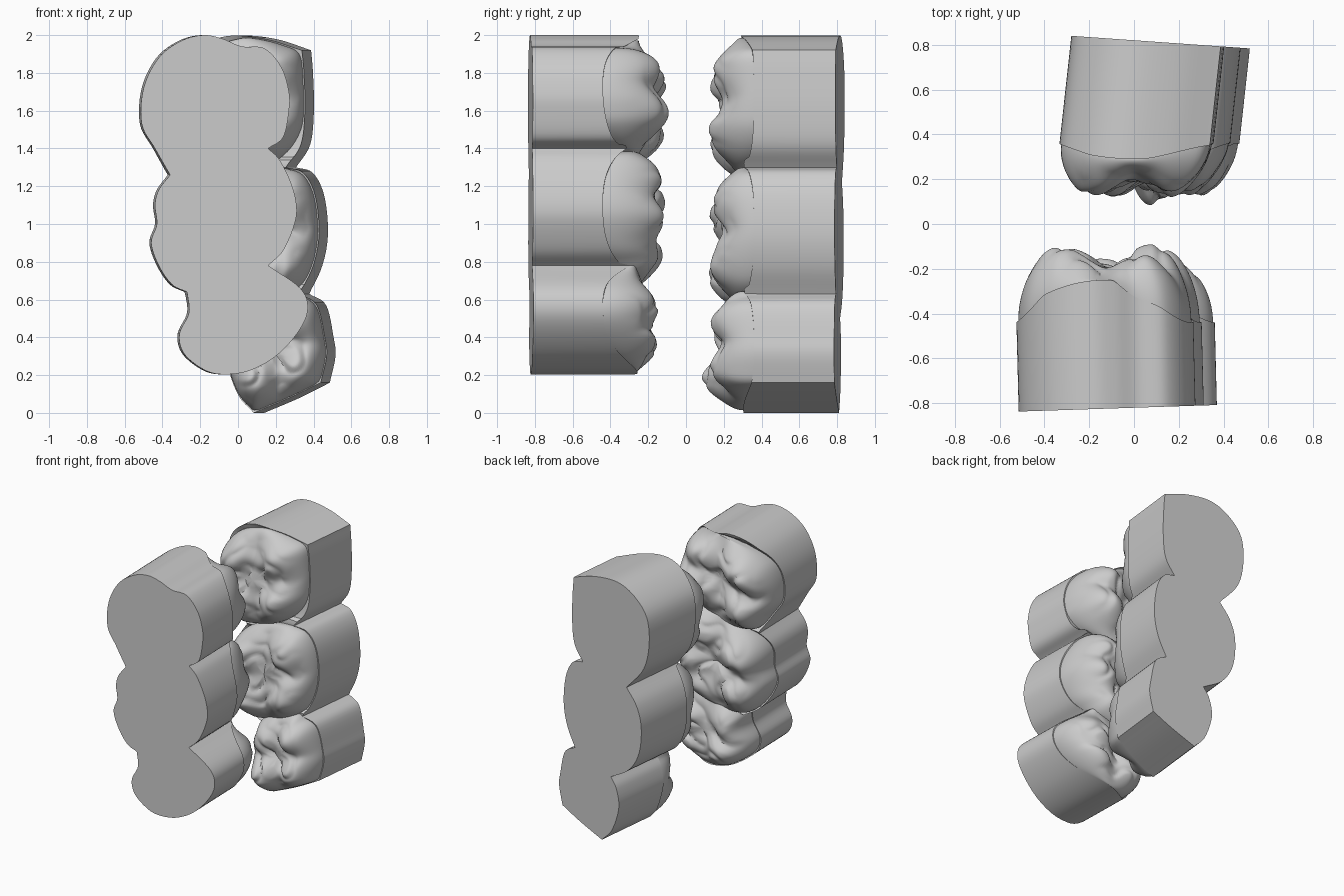
import bpy, bmesh, math
from mathutils import Vector, noise
from mathutils.geometry import tessellate_polygon

if "Cube" in bpy.data.objects:
    bpy.data.objects.remove(bpy.data.objects["Cube"])


def spline(points, n=6):
    """Catmull-Rom through one lobe; the ends stay sharp."""
    p = [Vector(q) for q in points]
    p = [2 * p[0] - p[1]] + p + [2 * p[-1] - p[-2]]
    out = []
    for i in range(1, len(p) - 2):
        a, b, c, d = p[i - 1:i + 3]
        for k in range(n):
            t = k / n
            out.append(0.5 * (2 * b + (c - a) * t + (2 * a - 5 * b + 4 * c - d) * t * t
                              + (3 * b - a - 3 * c + d) * t ** 3))
    return out


def ray(c, d, poly):
    """Distance from c along d to the outline."""
    best = 9.0
    for i in range(len(poly)):
        a, e = poly[i] - c, poly[i - 1] - poly[i]
        den = d.x * e.y - d.y * e.x
        if abs(den) < 1e-9:
            continue
        t = (a.x * e.y - a.y * e.x) / den
        u = (a.x * d.y - a.y * d.x) / den
        if t > 0 and -1e-4 <= u <= 1.0001:
            best = min(best, t)
    return best


def finish(name, bm):
    bmesh.ops.recalc_face_normals(bm, faces=bm.faces)
    me = bpy.data.meshes.new(name)
    bm.to_mesh(me)
    bm.free()
    ob = bpy.data.objects.new(name, me)
    bpy.context.collection.objects.link(ob)
    bpy.context.view_layer.objects.active = ob
    bpy.ops.object.select_all(action='DESELECT')
    ob.select_set(True)
    bpy.ops.object.shade_smooth_by_angle(angle=math.radians(40))
    return ob


def local(p, tooth):
    """Tooth coordinates, undoing its slant."""
    cx, cz, rx, rz = tooth[:4]
    u = p.x - cx
    return u / rx, (p.y - cz - 0.22 * u) / rz


def jaw(name, sign, lobes, teeth, base, collar0, rise, plateau, lean):
    poly = [p for lobe in lobes for p in spline(lobe)]
    y_ref = base(0)

    def place(p, y):
        return (p.x + lean * (y - y_ref), y, p.y)

    def collar(p, tooth):
        u, v = local(p, tooth)
        return collar0 + sign * rise * min(1.0, v * v) * max(0.0, 1 - 0.8 * u * u)

    # base block: extruded outline with a wavy gum line
    bm = bmesh.new()
    low, high = [], []
    for p in poly:
        t = min(teeth, key=lambda q: sum(k * k for k in local(p, q)))
        low.append(bm.verts.new(place(p, base(p.x))))
        high.append(bm.verts.new(place(p, collar(p, t))))
    for i in range(len(poly)):
        bm.faces.new((low[i - 1], low[i], high[i], high[i - 1]))
    bm.faces.new(low)
    for tri in tessellate_polygon([[p.to_3d() for p in poly]]):
        bm.faces.new([high[i] for i in tri])
    finish(name + "_base_block", bm)

    # crowns: rings shrinking from the gum line into a cusped chewing surface
    seg, rings = 112, 36
    for k, tooth in enumerate(teeth):
        cx, cz, rx, rz, cusps = tooth
        c = Vector((cx, cz))
        rim = []
        for i in range(seg):
            a = 2 * math.pi * i / seg
            ca, sa = math.cos(a), math.sin(a)
            m = (abs(ca) ** 2.7 + abs(sa) ** 2.7) ** (-1 / 2.7)
            d = Vector((rx * ca * m, rz * sa * m + 0.22 * rx * ca * m))
            rim.append(d.normalized() * min(d.length, 0.98 * ray(c, d.normalized(), poly)))
        for _ in range(2):
            rim = [(rim[i - 1] + 2 * rim[i] + rim[(i + 1) % seg]) / 4 for i in range(seg)]

        def surface(p, r):
            u, v = local(p, tooth)
            # soft maximum of broad rounded cusps
            h = sum((A * math.exp(-((u - x) ** 2 + (v - z) ** 2) / 0.24)) ** 4
                    for x, z, A in cusps) ** 0.25
            n = noise.noise(Vector((p.x * 7, p.y * 7, k + 5 * sign)))
            h += (0.025 * min(1, abs(n) * 3) - 0.015) * (1 - r ** 3)
            f = math.sqrt(max(0.0, 1 - r ** 7))
            g = collar(c + (p - c) / max(r, 0.3), tooth)
            return g + f * (plateau + sign * h - g)

        bm = bmesh.new()
        prev = [bm.verts.new(place(c + d, collar(c + d, tooth) - sign * 0.06)) for d in rim]
        for j in range(rings):
            r = math.cos(0.5 * math.pi * j / rings) ** 0.6
            cur = [bm.verts.new(place(c + d * r, surface(c + d * r, r))) for d in rim]
            for i in range(seg):
                bm.faces.new((prev[i - 1], prev[i], cur[i], cur[i - 1]))
            prev = cur
        tip = bm.verts.new(place(c, surface(c, 0)))
        for i in range(seg):
            bm.faces.new((prev[i - 1], prev[i], tip))
        finish(f"{name}_crown_{k + 1}", bm)


# cusp layouts: (u, v, height) in tooth coordinates
molar_a = [(0.5, 0.45, .13), (0.55, -0.35, .17), (-0.5, 0.45, .16), (-0.5, -0.45, .15)]
molar_b = [(0.45, 0.55, .14), (0.6, -0.1, .15), (0.4, -0.7, .12), (-0.5, 0.4, .15), (-0.5, -0.45, .14)]
premolar = [(0.35, 0.15, .11), (-0.5, 0.4, .10), (-0.45, -0.4, .11), (0.35, -0.5, .10)]
upper_m = [(0.5, 0.45, .12), (0.5, -0.5, .14), (-0.5, 0.45, .13), (-0.45, -0.5, .14), (0.0, 0.0, .06)]
upper_p = [(0.5, 0.45, .13), (0.5, -0.4, .13), (-0.35, -0.4, .17), (-0.4, 0.45, .12)]

# front row
front_lobes = [
    [(.16, 1.40), (.24, 1.46), (.27, 1.6), (.27, 1.7), (.23, 1.83), (.14, 1.93), (.02, 1.94), (-.08, 1.98),
     (-.18, 2.0), (-.3, 1.97), (-.42, 1.88), (-.5, 1.72), (-.51, 1.53), (-.44, 1.4), (-.36, 1.26)],
    [(-.36, 1.26), (-.42, 1.18), (-.44, 1.1), (-.43, 1.0), (-.46, .9), (-.42, .78), (-.35, .68), (-.27, .64)],
    [(-.27, .64), (-.26, .53), (-.31, .42), (-.29, .32), (-.2, .24), (-.1, .205), (.05, .22), (.2, .3),
     (.32, .43), (.37, .55), (.33, .66), (.16, .78)],
    [(.16, .78), (.24, .86), (.3, 1.0), (.31, 1.1), (.28, 1.22), (.22, 1.34), (.16, 1.40)]]
front_teeth = [(-.12, 1.65, .41, .32, molar_a), (-.08, 1.02, .40, .34, molar_b), (.03, .49, .36, .28, premolar)]
jaw("front", 1, front_lobes, front_teeth, lambda x: -.82 + .033 * x, -.44, .19, -.265, -.025)

# back row
back_lobes = [
    [(.39, 1.92), (.2, 1.98), (0, 1.995), (-.15, 1.93), (-.26, 1.8), (-.28, 1.6), (-.23, 1.4), (-.08, 1.22)],
    [(-.08, 1.22), (-.17, 1.1), (-.21, .95), (-.19, .75), (-.1, .6), (.06, .5)],
    [(.06, .5), (.01, .42), (-.01, .28), (.05, .1), (.14, .0)],
    [(.14, .0), (.33, .08), (.49, .16)],
    [(.49, .16), (.52, .3), (.51, .4), (.47, .57), (.38, .63)],
    [(.38, .63), (.45, .78), (.48, .95), (.46, 1.15), (.4, 1.27), (.31, 1.3)],
    [(.31, 1.3), (.385, 1.42), (.405, 1.6), (.4, 1.8), (.39, 1.92)]]
back_teeth = [(.06, 1.62, .35, .36, upper_m), (.14, .92, .35, .36, upper_m), (.25, .32, .28, .31, upper_p)]
jaw("back", -1, back_lobes, back_teeth, lambda x: .82 - .07 * x, .36, .07, .26, .11)
